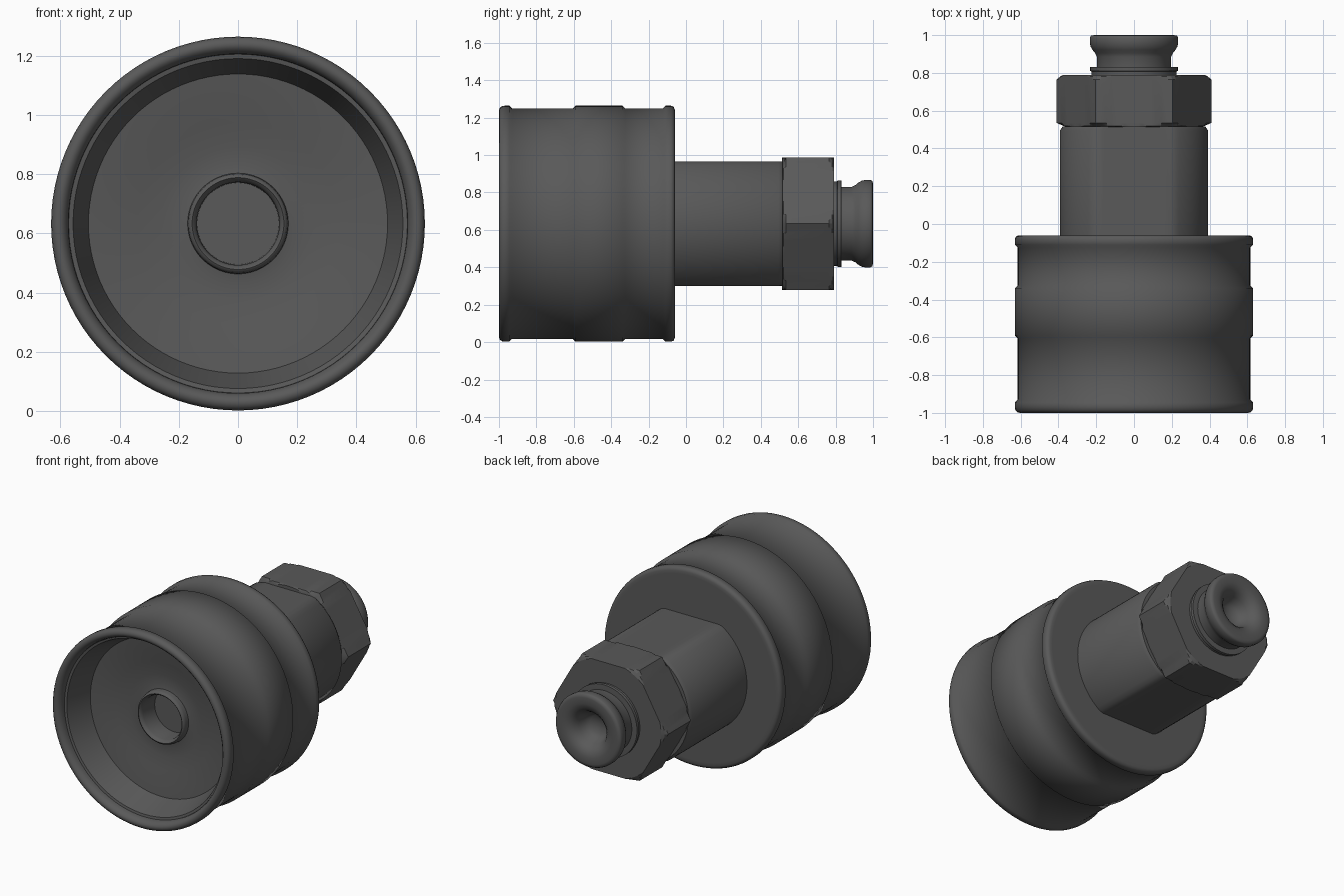
import bpy, bmesh, math

if "Cube" in bpy.data.objects:
    bpy.data.objects.remove(bpy.data.objects["Cube"])

N = 96          # segments around the axis
CZ = 0.633      # height of the axis

rubber = bpy.data.materials.new("dark_grey")
rubber.diffuse_color = (0.1, 0.1, 0.1, 1)
rubber.use_nodes = True
rubber.node_tree.nodes["Principled BSDF"].inputs["Base Color"].default_value = rubber.diffuse_color


def loft(name, rings, angle=30):
    """Skin rings along y; each ring is (y, radius) or (y, function of angle)."""
    bm = bmesh.new()
    loops = []
    for y, r in rings:
        loop = []
        for i in range(N):
            a = 2 * math.pi * i / N
            d = r(a) if callable(r) else r
            loop.append(bm.verts.new((d * math.cos(a), y, CZ + d * math.sin(a))))
        loops.append(loop)
    for p, q in zip(loops, loops[1:]):
        for i in range(N):
            j = (i + 1) % N
            bm.faces.new((p[i], p[j], q[j], q[i]))
    bmesh.ops.remove_doubles(bm, verts=bm.verts, dist=1e-5)
    bmesh.ops.recalc_face_normals(bm, faces=bm.faces)
    me = bpy.data.meshes.new(name)
    bm.to_mesh(me)
    bm.free()
    me.materials.append(rubber)
    ob = bpy.data.objects.new(name, me)
    bpy.context.collection.objects.link(ob)
    bpy.ops.object.select_all(action='DESELECT')
    ob.select_set(True)
    bpy.context.view_layer.objects.active = ob
    bpy.ops.object.shade_smooth_by_angle(angle=math.radians(angle))
    return ob


def hexagon(cap):
    """Hexagon with corners on x, trimmed by a circle of radius cap."""
    def r(a):
        k = (a % (math.pi / 3)) - math.pi / 6
        return min(0.355 / math.cos(k), cap)
    return r


def flatted(rad, half):
    """Circle with flats on top and bottom."""
    return lambda a: min(rad, half / max(abs(math.sin(a)), 1e-6))


# Cup: blind socket with boss, conical inner wall, rolled rim, raised bands, back face
loft("cup", [
    (-0.65, 0), (-0.65, 0.138), (-0.765, 0.14), (-0.782, 0.146),
    (-0.79, 0.155), (-0.785, 0.164), (-0.77, 0.168), (-0.745, 0.17),
    (-0.74, 0.20), (-0.743, 0.26), (-0.755, 0.34), (-0.77, 0.42), (-0.78, 0.505),
    (-0.945, 0.557), (-0.948, 0.572), (-0.965, 0.573), (-0.985, 0.58), (-0.997, 0.593),
    (-1.0, 0.605), (-0.996, 0.618), (-0.985, 0.628), (-0.97, 0.631), (-0.945, 0.631),
    (-0.93, 0.616), (-0.605, 0.616), (-0.59, 0.631), (-0.34, 0.631), (-0.325, 0.616),
    (-0.125, 0.616), (-0.11, 0.631), (-0.08, 0.631), (-0.066, 0.625),
    (-0.06, 0.61), (-0.06, 0.59), (-0.06, 0)], 50)

# Neck with wrench flats and chamfered ends
loft("neck", [
    (-0.07, 0), (-0.07, flatted(0.392, 0.333)), (0.495, flatted(0.392, 0.333)),
    (0.515, flatted(0.378, 0.333)), (0.515, 0)], 50)

# Hex nut with chamfered corners
loft("hex_nut", [
    (0.513, 0), (0.513, 0.355), (0.52, hexagon(0.375)), (0.535, hexagon(0.41)),
    (0.765, hexagon(0.41)), (0.78, hexagon(0.392)), (0.79, hexagon(0.375)), (0.79, 0)], 25)

# Collar at the nut's end
loft("collar", [
    (0.78, 0), (0.78, 0.225), (0.808, 0.225), (0.81, 0.232), (0.83, 0.232), (0.832, 0.2), (0.832, 0)])

# Flared cable grommet with a rounded lip and narrow funnel
loft("grommet", [
    (0.82, 0), (0.82, 0.197), (0.885, 0.197), (0.905, 0.206), (0.922, 0.22),
    (0.94, 0.23), (0.96, 0.234), (0.985, 0.234), (0.997, 0.228), (1.0, 0.21),
    (1.0, 0.17), (0.99, 0.138), (0.97, 0.115), (0.945, 0.1),
    (0.91, 0.085), (0.885, 0.06), (0.875, 0)], 60)
